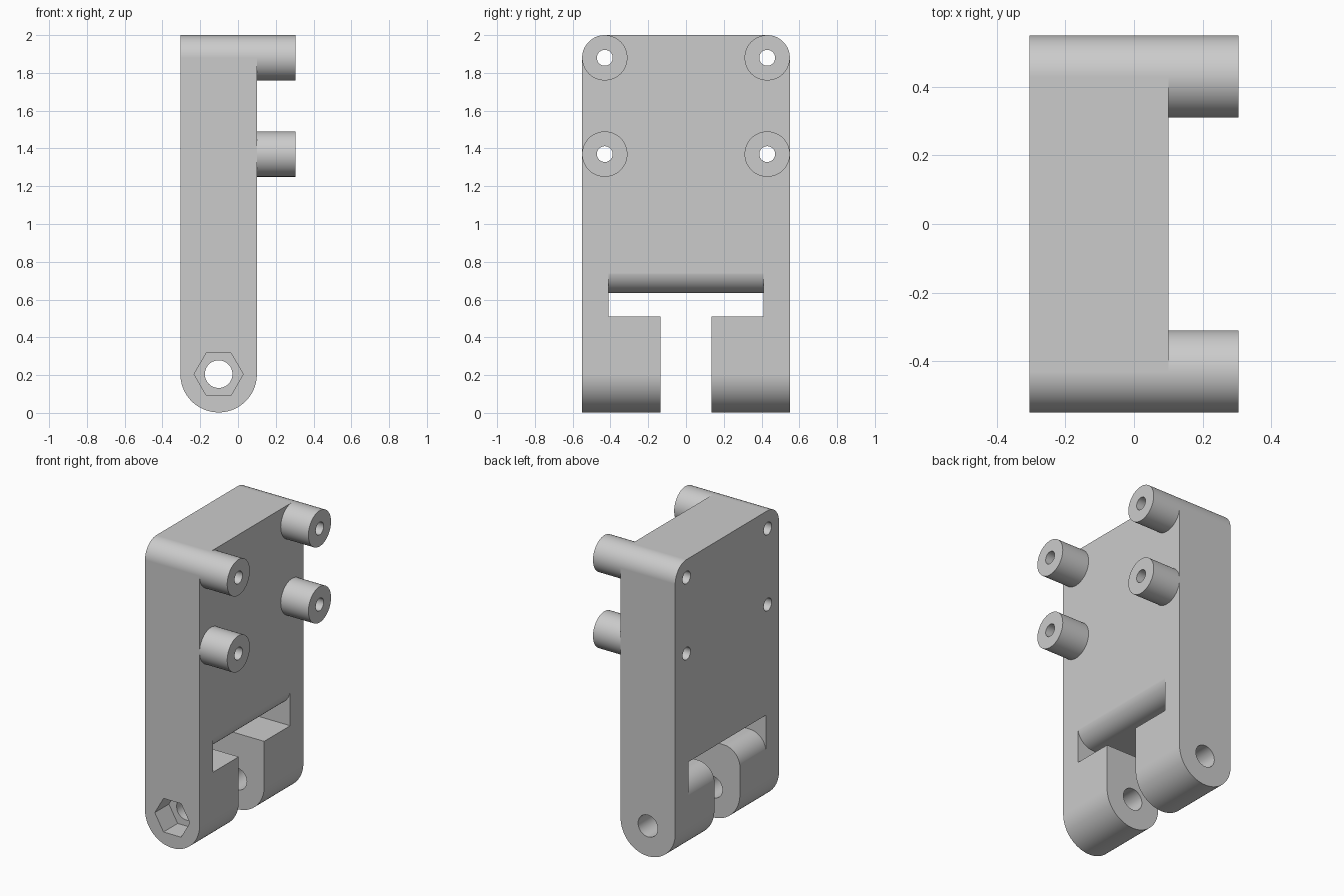
import bpy, bmesh
from math import cos, sin, pi, radians

if "Cube" in bpy.data.objects:
    bpy.data.objects.remove(bpy.data.objects["Cube"])

grey = bpy.data.materials.new("light grey")
grey.use_nodes = True
grey.diffuse_color = (0.6, 0.6, 0.6, 1)
grey.node_tree.nodes["Principled BSDF"].inputs["Base Color"].default_value = (0.6, 0.6, 0.6, 1)

BACK, FACE, TIP = -0.305, 0.1, 0.305      # x of back face, mounting face, standoff ends
HALF, R = 0.55, 0.12                      # half width, standoff and corner radius
PIN_X, PIN_Z = (BACK + FACE) / 2, 0.205   # hinge pin axis
SLOT_LOW, SLOT_HIGH = 0.51, 0.635
END_R = (FACE - BACK) / 2


def arc(cx, cz, r, start, end, n):
    """Points of an arc, angles in degrees."""
    steps = [radians(start + (end - start) * i / n) for i in range(n + 1)]
    return [(cx + r * cos(a), cz + r * sin(a)) for a in steps]


def circle(cx, cz, r, n=64):
    return arc(cx, cz, r, 0, 360, n)[:-1]


def prism(name, pts, axis, lo, hi):
    """Extrude a closed outline along x (outline in y, z) or y (outline in x, z)."""
    bm = bmesh.new()
    place = (lambda p, d: (d, p[0], p[1])) if axis == "x" else (lambda p, d: (p[0], d, p[1]))
    a = [bm.verts.new(place(p, lo)) for p in pts]
    b = [bm.verts.new(place(p, hi)) for p in pts]
    bm.faces.new(a)
    bm.faces.new(b)
    for i in range(len(pts)):
        j = (i + 1) % len(pts)
        bm.faces.new((a[i], a[j], b[j], b[i]))
    bmesh.ops.recalc_face_normals(bm, faces=bm.faces)
    mesh = bpy.data.meshes.new(name)
    bm.to_mesh(mesh)
    bm.free()
    mesh.materials.append(grey)
    ob = bpy.data.objects.new(name, mesh)
    bpy.context.collection.objects.link(ob)
    return ob


def activate(ob):
    bpy.ops.object.select_all(action="DESELECT")
    ob.select_set(True)
    bpy.context.view_layer.objects.active = ob


def cut(ob, cutter):
    """Subtract the cutter and remove it."""
    mod = ob.modifiers.new("cut", "BOOLEAN")
    mod.operation, mod.solver, mod.object = "DIFFERENCE", "EXACT", cutter
    activate(ob)
    bpy.ops.object.modifier_apply(modifier=mod.name)
    bpy.data.objects.remove(cutter)


def finish(ob):
    activate(ob)
    bpy.ops.object.shade_smooth_by_angle(angle=radians(30))
    mod = ob.modifiers.new("even shading", "WEIGHTED_NORMAL")
    mod.keep_sharp = True


# Body: plate with a fully rounded lower end
outline = arc(PIN_X, PIN_Z, END_R, 180, 360, 48) + [(FACE, 2), (BACK, 2)]
body = prism("hinge_body", outline, "y", -HALF, HALF)

# Rounded upper corners
bm = bmesh.new()
bm.from_mesh(body.data)
corners = [e for e in bm.edges
           if all(v.co.z > 1.99 for v in e.verts) and e.verts[0].co.y == e.verts[1].co.y]
bmesh.ops.bevel(bm, geom=corners, offset=R, segments=16, profile=0.5, affect="EDGES")
bm.to_mesh(body.data)
bm.free()

# Cross slot, with rounded lips on the mounting face above and the back below
reach = 0.1
slot = [(BACK - reach, SLOT_HIGH)]
slot += arc(FACE + 0.001 - R, SLOT_HIGH + R, R, -90, 0, 16)
slot += [(FACE + reach, SLOT_HIGH + R), (FACE + reach, SLOT_LOW)]
slot += arc(BACK - 0.001 + R, SLOT_LOW - R, R, 90, 180, 16)
slot += [(BACK - reach, SLOT_LOW - R)]
cut(body, prism("slot_cutter", slot, "y", -0.41, 0.41))

# Gap between the two hinge tabs
gap = 0.135
cut(body, prism("gap_cutter", [(-gap, -reach), (gap, -reach), (gap, 0.57), (-gap, 0.57)],
                "x", -0.5, 0.5))

# Pin hole and hexagonal nut pocket at the front
cut(body, prism("pin_cutter", circle(PIN_X, PIN_Z, 0.073), "y", -1, 1))
cut(body, prism("nut_cutter", circle(PIN_X, PIN_Z, 0.13, 6), "y", -1, -HALF + 0.15))

# Four standoffs with screw holes running through the body
for side, label in ((1, "back"), (-1, "front")):
    for z, level in ((2 - R, "upper"), (1.37, "lower")):
        y = side * (HALF - R)
        standoff = prism(f"{level}_{label}_standoff", circle(y, z, R), "x", FACE, TIP)
        for part in (standoff, body):
            cut(part, prism("screw_cutter", circle(y, z, 0.042, 32), "x", -1, 1))
        finish(standoff)

finish(body)
